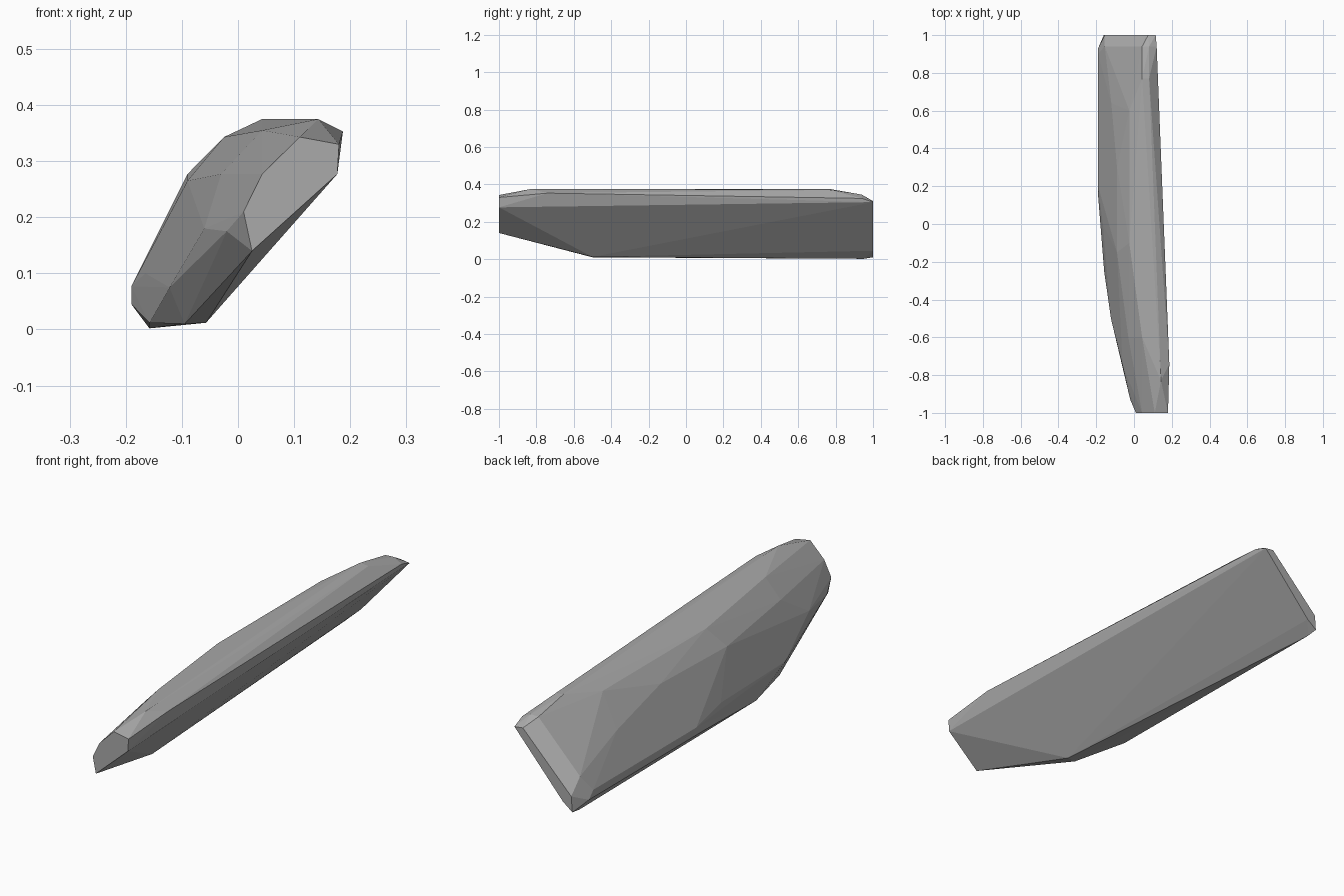
import bpy
import bmesh
import math

# Remove only the default object
cube = bpy.data.objects.get("Cube")
if cube:
    bpy.data.objects.remove(cube, do_unlink=True)


def make_material(name, colour):
    material = bpy.data.materials.new(name)
    material.use_nodes = True
    material.diffuse_color = colour
    shader = material.node_tree.nodes["Principled BSDF"]
    shader.inputs["Base Color"].default_value = colour
    return material


def add_section(bm, y, outline):
    """Place an (x, z) outline across the slab at depth y."""
    for x, z in outline:
        bm.verts.new((x, y, z))


def add_ridge(bm, start, end):
    """Place the two ends of a long crease."""
    bm.verts.new(start)
    bm.verts.new(end)


def build_hull(name, bm, material):
    """Wrap the chiselled corners in a closed faceted skin."""
    result = bmesh.ops.convex_hull(bm, input=bm.verts[:])
    spare = set(result["geom_interior"]) | set(result["geom_unused"])
    loose = [item for item in spare if isinstance(item, bmesh.types.BMVert)]
    bmesh.ops.delete(bm, geom=loose, context="VERTS")
    bmesh.ops.dissolve_limit(bm, angle_limit=math.radians(1),
                             verts=bm.verts[:], edges=bm.edges[:])
    bmesh.ops.recalc_face_normals(bm, faces=bm.faces[:])
    mesh = bpy.data.meshes.new(name)
    bm.to_mesh(mesh)
    bm.free()
    mesh.materials.append(material)
    slab = bpy.data.objects.new(name, mesh)
    bpy.context.collection.objects.link(slab)
    return slab


stone_grey = make_material("stone grey", (0.4, 0.4, 0.4, 1))
bm = bmesh.new()

# Flat front end
add_section(bm, -1, [(0.177, 0.277), (0.18, 0.33), (0.11, 0.343),
                     (0.043, 0.277), (0.01, 0.21), (0.025, 0.14)])

# Flat back end
add_section(bm, 1, [(-0.16, 0.01), (-0.115, 0.045), (0.115, 0.305),
                    (0.075, 0.31), (-0.155, 0.077)])

# Bevel behind the back end
add_section(bm, 0.94, [(0.043, 0.343), (0.08, 0.345), (0.12, 0.325),
                       (-0.155, 0.14)])

# Long creases along the top and the lower left edge
add_ridge(bm, (0.143, -0.83, 0.375), (0.043, 0.77, 0.375))
add_ridge(bm, (0.187, -0.74, 0.353), (0.08, 0.77, 0.37))
add_ridge(bm, (-0.025, -0.1, 0.343), (-0.025, 0.6, 0.343))
add_ridge(bm, (-0.19, 0.15, 0.045), (-0.19, 0.93, 0.045))
add_ridge(bm, (-0.19, 0.2, 0.077), (-0.19, 0.9, 0.077))
add_ridge(bm, (-0.158, -0.25, 0.012), (-0.158, 0.95, 0.002))

# Broad raised face
add_ridge(bm, (-0.09, -0.15, 0.265), (-0.12, 0.64, 0.215))
add_ridge(bm, (-0.165, 0, 0.1), (-0.09, 0.3, 0.277))

# Tapering facets toward the front
add_section(bm, -0.5, [(-0.057, 0.012), (-0.095, 0.01), (-0.122, 0.075)])
add_ridge(bm, (-0.02, -0.93, 0.175), (-0.06, -0.75, 0.18))
add_ridge(bm, (-0.03, -0.6, 0.277), (0.043, -0.6, 0.355))

build_hull("stone_slab", bm, stone_grey)
